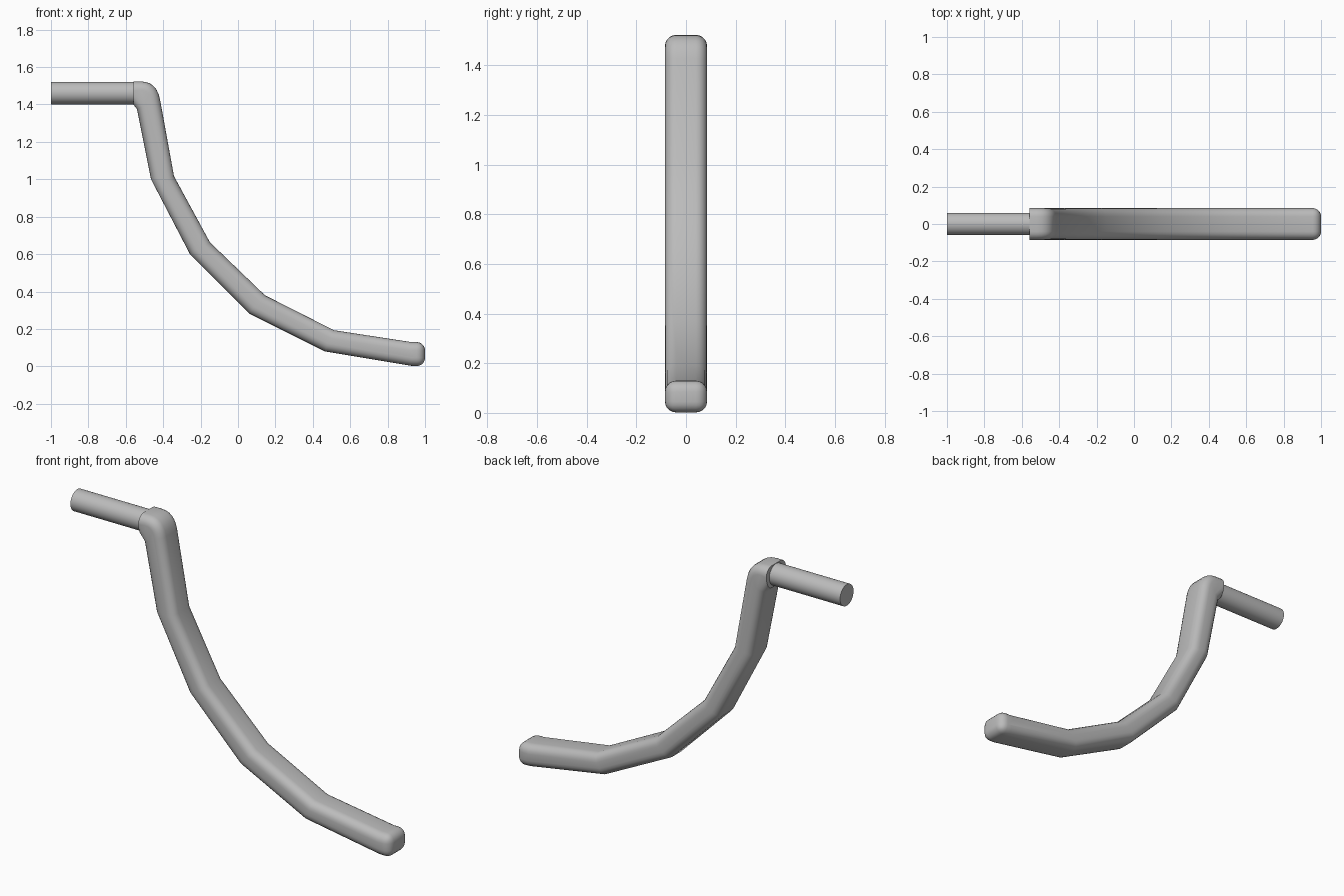
import bpy, bmesh
from math import pi
from mathutils import Vector

cube = bpy.data.objects.get("Cube")
if cube:
    bpy.data.objects.remove(cube)

HALF_WIDTH = 0.085
ROUNDING = 0.045
END_X = 1.0
NECK_X = -0.56

metal = bpy.data.materials.new("grey_metal")
metal.use_nodes = True
grey = (0.5, 0.5, 0.5, 1)
metal.diffuse_color = grey
metal.node_tree.nodes["Principled BSDF"].inputs["Base Color"].default_value = grey


def finish(name, bm):
    bmesh.ops.recalc_face_normals(bm, faces=bm.faces)
    mesh = bpy.data.meshes.new(name)
    bm.to_mesh(mesh)
    bm.free()
    mesh.materials.append(metal)
    obj = bpy.data.objects.new(name, mesh)
    bpy.context.collection.objects.link(obj)
    bpy.ops.object.select_all(action='DESELECT')
    obj.select_set(True)
    bpy.context.view_layer.objects.active = obj
    bpy.ops.object.shade_smooth_by_angle(angle=pi / 5)
    return obj


def arc(a, corner, b, steps=6):
    """Rounded corner from a to b, pulled towards corner."""
    a, c, b = Vector(a), Vector(corner), Vector(b)
    return [a.lerp(c, i / steps).lerp(c.lerp(b, i / steps), i / steps)
            for i in range(steps + 1)]


# Curved arm: side outline extruded across y, with rounded long edges
upper = [(-0.342, 1.016), (-0.15, 0.663), (0.144, 0.38), (0.513, 0.193), (0.925, 0.13)]
tip = [(END_X, 0.13), (END_X, 0.0)]
lower = [(0.925, 0.003), (0.465, 0.08), (0.059, 0.283), (-0.257, 0.6), (-0.465, 1.0),
         (-0.54, 1.375)]
outline = [(NECK_X, 1.523)] + arc((-0.52, 1.523), (-0.435, 1.523), (-0.417, 1.427))
outline += upper + tip + lower + [(NECK_X, 1.4)]

bm = bmesh.new()
front = bm.faces.new([bm.verts.new((x, -HALF_WIDTH, z)) for x, z in outline])
extruded = bmesh.ops.extrude_face_region(bm, geom=[front], use_keep_orig=True)
moved = [v for v in extruded["geom"] if isinstance(v, bmesh.types.BMVert)]
bmesh.ops.translate(bm, verts=moved, vec=(0, 2 * HALF_WIDTH, 0))
bmesh.ops.recalc_face_normals(bm, faces=bm.faces)


def is_rounded(edge):
    a, b = (v.co for v in edge.verts)
    across = abs(a.y - b.y) > HALF_WIDTH
    if across:
        return a.x > END_X - 0.001
    return max(a.x, b.x) > NECK_X + 0.001


bmesh.ops.bevel(bm, geom=[e for e in bm.edges if is_rounded(e)], offset=ROUNDING,
                segments=5, profile=0.5, affect='EDGES', clamp_overlap=False)
finish("curved_arm", bm)

# Round peg running into the top of the arm
bm = bmesh.new()
bmesh.ops.create_cone(bm, cap_ends=True, segments=32, radius1=0.06, radius2=0.06, depth=0.5)
peg = finish("mounting_peg", bm)
peg.rotation_euler = (0, pi / 2, 0)
peg.location = (-0.75, 0, 1.461)
